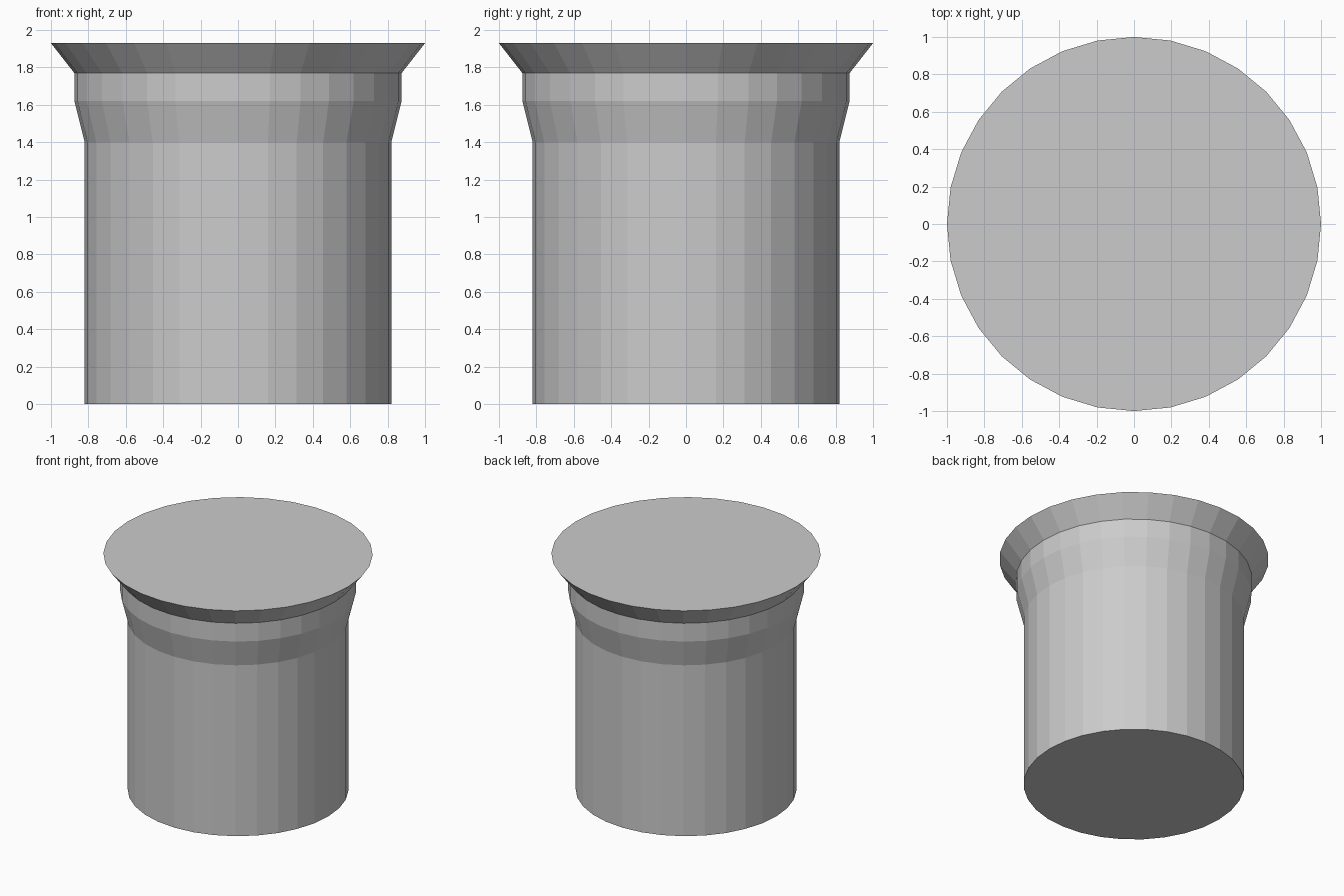
import bpy, bmesh
from math import cos, sin, tau

if "Cube" in bpy.data.objects:
    bpy.data.objects.remove(bpy.data.objects["Cube"])

SIDES = 32
# (radius, height) from the base up: straight body, flare, collar, rim
PROFILE = [(0.82, 0.0), (0.82, 1.40), (0.875, 1.62), (0.875, 1.77), (1.0, 1.93)]


def lathe(name, profile, sides):
    """Closed flat-shaded solid of revolution around z."""
    bm = bmesh.new()
    rings = [[bm.verts.new((r * cos(tau * i / sides), r * sin(tau * i / sides), z))
              for i in range(sides)] for r, z in profile]
    for low, high in zip(rings, rings[1:]):
        for i in range(sides):
            j = (i + 1) % sides
            bm.faces.new((low[i], low[j], high[j], high[i]))
    # bottom and top caps
    bm.faces.new(rings[0][::-1])
    bm.faces.new(rings[-1])
    mesh = bpy.data.meshes.new(name)
    bm.to_mesh(mesh)
    bm.free()
    obj = bpy.data.objects.new(name, mesh)
    bpy.context.collection.objects.link(obj)
    return obj


lathe("flared_column", PROFILE, SIDES)
